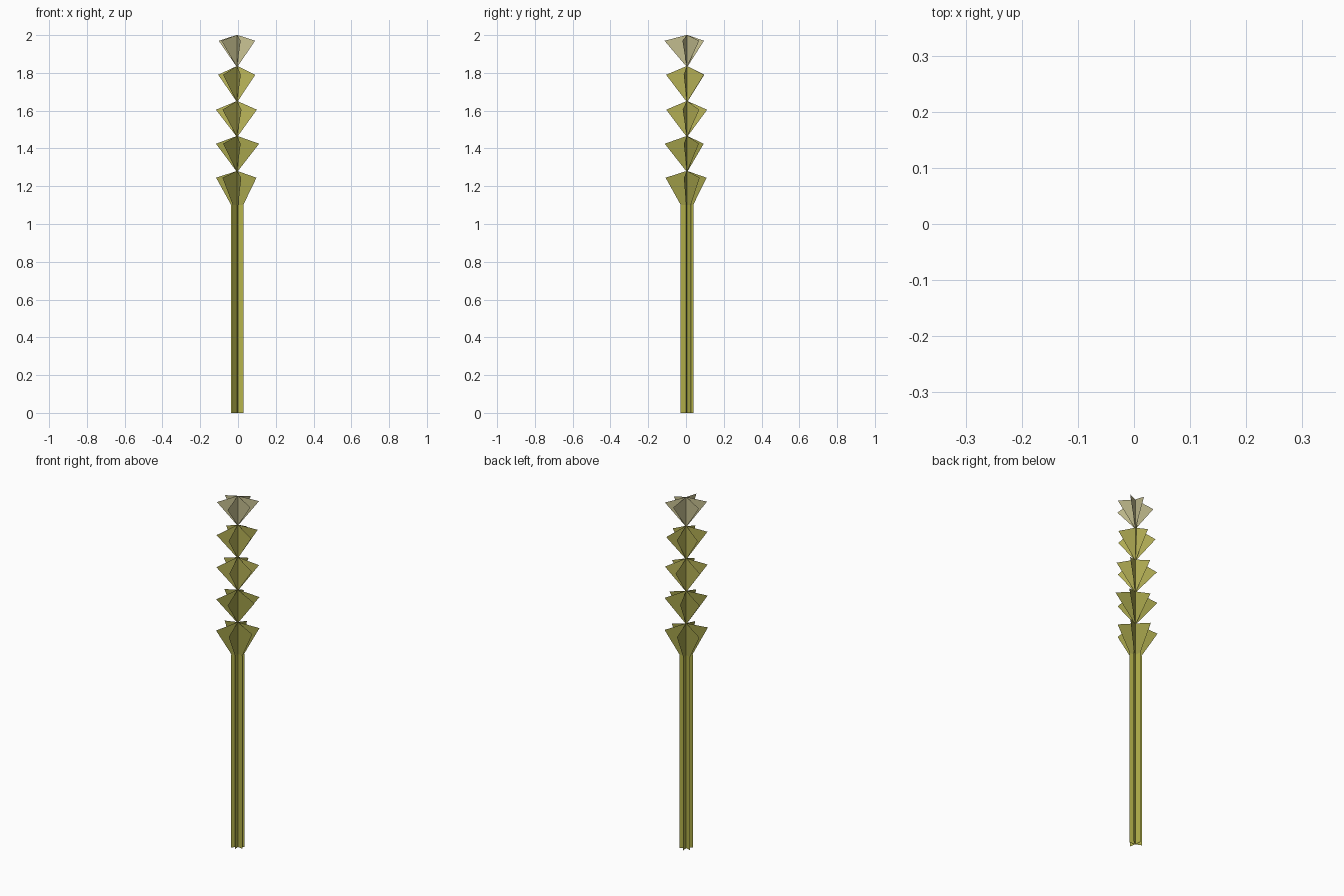
import bpy, math

if "Cube" in bpy.data.objects:
    bpy.data.objects.remove(bpy.data.objects["Cube"])

CX, CY = -0.005, 0.005


def material(name, rgb):
    m = bpy.data.materials.new(name)
    m.diffuse_color = (*rgb, 1)
    m.use_nodes = True
    m.node_tree.nodes["Principled BSDF"].inputs["Base Color"].default_value = m.diffuse_color
    return m


def fins(name, angles, profiles, mat):
    # flat vertical sheets radiating from the stalk axis; profile = (radius, z)
    verts, faces = [], []
    for a, prof in zip(angles, profiles):
        c, s = math.cos(math.radians(a)), math.sin(math.radians(a))
        start = len(verts)
        verts += [(CX + r * c, CY + r * s, z) for r, z in prof]
        faces.append(list(range(start, len(verts))))
    me = bpy.data.meshes.new(name)
    me.from_pydata(verts, [], faces)
    me.materials.append(mat)
    ob = bpy.data.objects.new(name, me)
    bpy.context.collection.objects.link(ob)
    return ob


stem_mat = material("stem_green", (0.46, 0.45, 0.07))
low_mat = material("grain_olive", (0.37, 0.36, 0.07))
mid_mat = material("grain_yellow", (0.50, 0.47, 0.10))
top_mat = material("grain_pale", (0.58, 0.54, 0.29))

# Stem: six narrow sheets
base = [36, -10, -80, -132, 160, 97]
fins("stem", base, [[(0, 0), (0.035, 0), (0.035, 1.10), (0, 1.10)]] * 6, stem_mat)

# Ear: five tiers of kite-shaped grains
# bottom z, tip z, top z, neck radius, spoke angles, tip radii, material
tiers = [
    (1.10, 1.245, 1.28, 0.033, [37, -9, -79, -132, 160, 98],
     [0.112, 0.104, 0.115, 0.115, 0.118, 0.105], low_mat),
    (1.28, 1.425, 1.465, 0.004, [34, -8, -81, -130, 161, 105],
     [0.112, 0.118, 0.119, 0.115, 0.118, 0.092], low_mat),
    (1.465, 1.605, 1.65, 0.004, [36, -12, -78, -133, 163, 94],
     [0.110, 0.107, 0.112, 0.113, 0.117, 0.107], mid_mat),
    (1.65, 1.79, 1.835, 0.004, [55, -10, -80, -131, 159, 93],
     [0.110, 0.098, 0.112, 0.113, 0.107, 0.092], mid_mat),
    (1.835, 1.97, 2.0, 0.004, [36, -14, -81, -140, 166, 78],
     [0.110, 0.098, 0.120, 0.108, 0.100, 0.092], top_mat),
]
for i, (z0, zt, z1, neck, angles, radii, mat) in enumerate(tiers):
    profs = [[(0, z0), (neck, z0), (r, zt), (0.004, z1), (0, z1)] for r in radii]
    fins(f"grain_tier_{i + 1}", angles, profs, mat)
